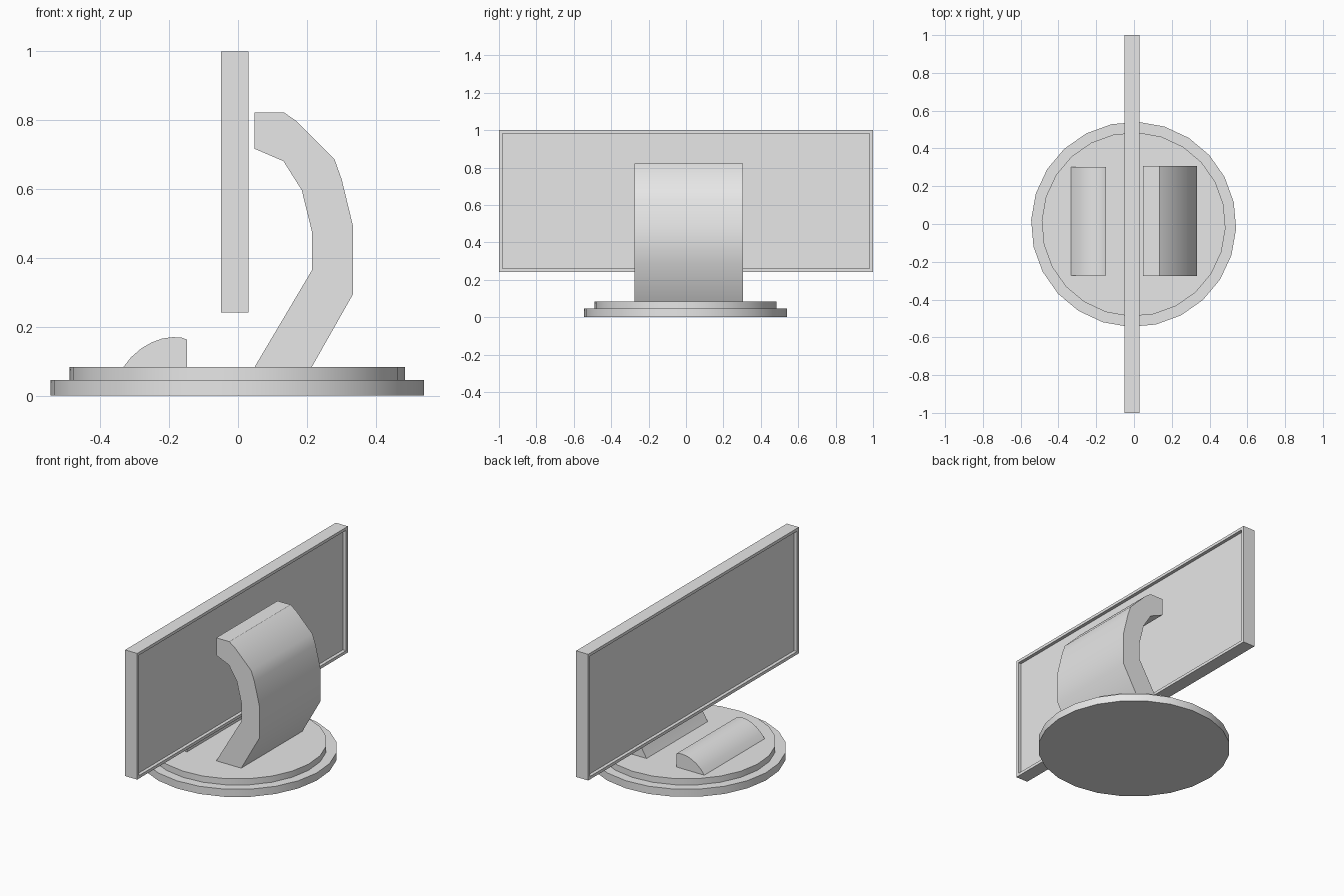
import bpy, bmesh, math
from mathutils import Matrix

cube = bpy.data.objects.get("Cube")
if cube:
    bpy.data.objects.remove(cube, do_unlink=True)

grey = bpy.data.materials.new("light grey")
grey.diffuse_color = (0.8, 0.8, 0.8, 1)
grey.use_nodes = True
grey.node_tree.nodes["Principled BSDF"].inputs["Base Color"].default_value = (0.8, 0.8, 0.8, 1)


def finish(name, bm, smooth=None):
    """Turn a bmesh into a named, coloured object."""
    bmesh.ops.recalc_face_normals(bm, faces=bm.faces)
    mesh = bpy.data.meshes.new(name)
    bm.to_mesh(mesh)
    bm.free()
    mesh.materials.append(grey)
    obj = bpy.data.objects.new(name, mesh)
    bpy.context.collection.objects.link(obj)
    if smooth:
        bpy.ops.object.select_all(action='DESELECT')
        obj.select_set(True)
        bpy.context.view_layer.objects.active = obj
        bpy.ops.object.shade_smooth_by_angle(angle=math.radians(smooth))
    return obj


def disc(name, radius, z0, z1):
    """24-sided flat cylinder between two heights."""
    bm = bmesh.new()
    place = (Matrix.Translation((-0.002, -0.002, (z0 + z1) / 2))
             @ Matrix.Rotation(math.radians(-2.5), 4, 'Z'))
    bmesh.ops.create_cone(bm, cap_ends=True, segments=24, radius1=radius,
                          radius2=radius, depth=z1 - z0, matrix=place)
    finish(name, bm, 30)


def extrude_profile(name, profile, y0, y1):
    """Extrude an (x, z) outline along y."""
    bm = bmesh.new()
    face = bm.faces.new([bm.verts.new((x, y0, z)) for x, z in profile])
    result = bmesh.ops.extrude_face_region(bm, geom=[face], use_keep_orig=True)
    verts = [g for g in result["geom"] if isinstance(g, bmesh.types.BMVert)]
    bmesh.ops.translate(bm, verts=verts, vec=(0, y1 - y0, 0))
    finish(name, bm, 32)


# Stepped round base
disc("base_lower_disc", 0.543, 0.0, 0.046)
disc("base_upper_disc", 0.487, 0.046, 0.083)

# Curved stand neck
extrude_profile("stand_neck", [
    (0.048, 0.083), (0.214, 0.083), (0.334, 0.295), (0.334, 0.492),
    (0.301, 0.628), (0.28, 0.687), (0.17, 0.797), (0.134, 0.822),
    (0.048, 0.822), (0.048, 0.717), (0.132, 0.681), (0.185, 0.597),
    (0.215, 0.475), (0.215, 0.365)], -0.275, 0.306)

# Rounded ridge on the other side of the base
extrude_profile("base_ridge", [
    (-0.333, 0.083), (-0.31, 0.112), (-0.28, 0.138), (-0.25, 0.155),
    (-0.22, 0.166), (-0.19, 0.17), (-0.165, 0.169), (-0.148, 0.163),
    (-0.148, 0.083)], -0.272, 0.302)

# Wide panel with a shallow framed recess on both broad sides
bm = bmesh.new()
bmesh.ops.create_cube(bm, size=1, matrix=Matrix.Translation((-0.01, 0, 0.621))
                      @ Matrix.Diagonal((0.08, 2.0, 0.758, 1)))
bm.normal_update()
broad = [f for f in bm.faces if abs(f.normal.x) > 0.9]
bmesh.ops.inset_individual(bm, faces=broad, thickness=0.025, depth=0)
bmesh.ops.inset_individual(bm, faces=broad, thickness=0, depth=-0.02)
finish("screen_panel", bm)
